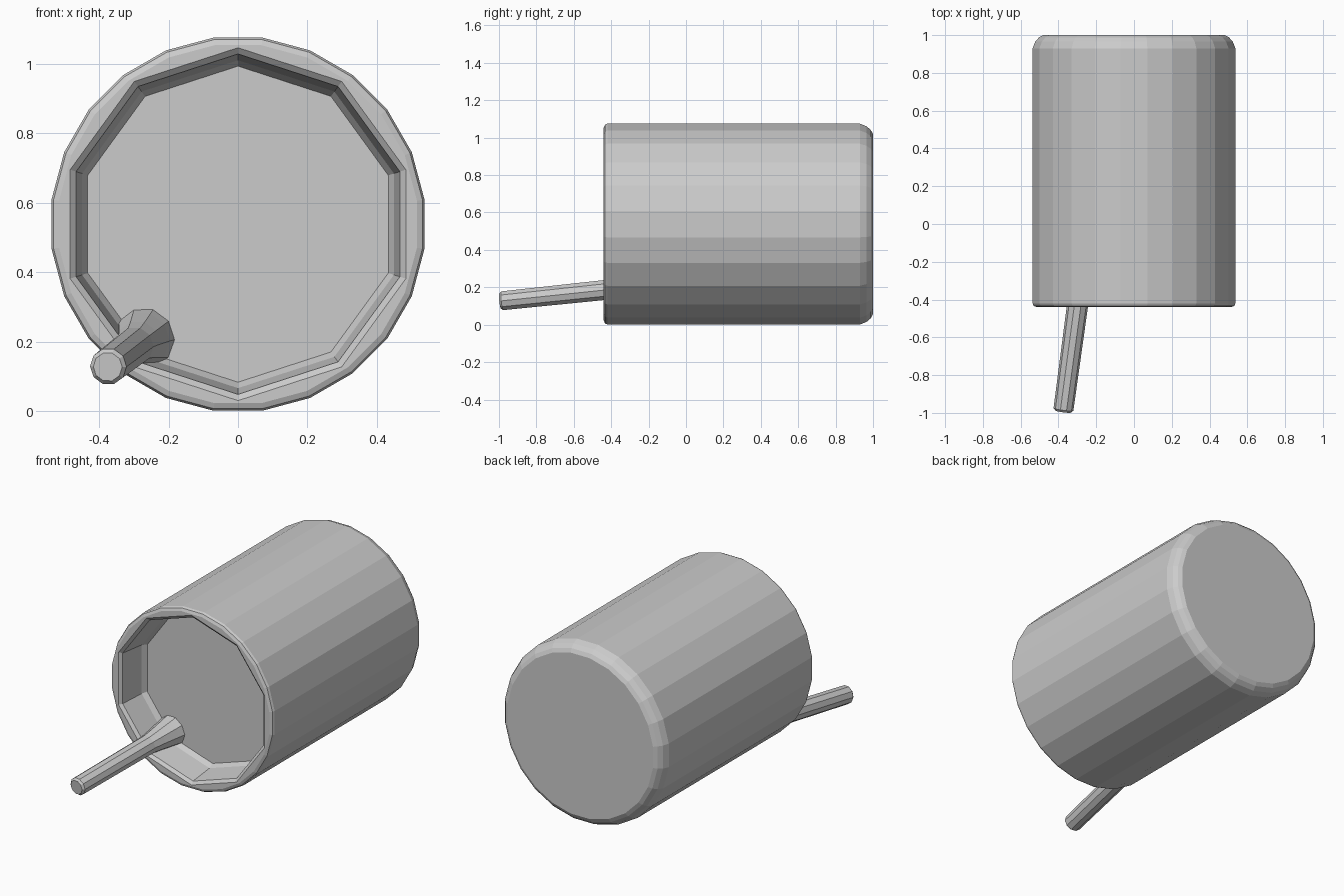
import bpy, bmesh, math
from mathutils import Vector

if "Cube" in bpy.data.objects:
    bpy.data.objects.remove(bpy.data.objects["Cube"])

CZ = 0.538          # height of the drum axis


def lathe(name, origin, direction, profile, sides, phase=0.0):
    """Closed solid from (distance, radius) rings along a straight axis."""
    d = Vector(direction).normalized()
    u = Vector((1, 0, 0))
    u = (u - d * u.dot(d)).normalized()
    w = u.cross(d)
    bm = bmesh.new()
    rings = []
    for t, r in profile:
        ring = []
        for i in range(sides):
            a = phase + 2 * math.pi * i / sides
            ring.append(bm.verts.new(Vector(origin) + d * t + (u * math.cos(a) + w * math.sin(a)) * r))
        rings.append(ring)
    for a, b in zip(rings, rings[1:]):
        for i in range(sides):
            j = (i + 1) % sides
            bm.faces.new((a[i], a[j], b[j], b[i]))
    bm.faces.new(rings[0])
    bm.faces.new(rings[-1])
    bmesh.ops.recalc_face_normals(bm, faces=bm.faces)
    mesh = bpy.data.meshes.new(name)
    bm.to_mesh(mesh)
    bm.free()
    obj = bpy.data.objects.new(name, mesh)
    bpy.context.collection.objects.link(obj)
    return obj


# Drum: 24 flat sides, small front edge, wider rounded back edge
R = 0.537 / math.cos(math.pi / 24)
drum = lathe("drum", (0, 0, CZ), (0, 1, 0),
             [(-0.44, R - 0.022), (-0.433, R - 0.006), (-0.42, R),
              (0.93, R), (0.965, R - 0.014), (0.988, R - 0.034), (1.0, R - 0.056)],
             24, math.pi / 24)

# Ten-sided tapered recess in the front
cutter = lathe("recess_cutter", (0, 0, CZ), (0, 1, 0),
               [(-0.50, 0.508), (-0.44, 0.508), (-0.425, 0.49), (-0.27, 0.472), (-0.24, 0.455)],
               10, math.pi / 2)
cutter.hide_render = True
cutter.hide_viewport = True
cut = drum.modifiers.new("recess", 'BOOLEAN')
cut.operation = 'DIFFERENCE'
cut.solver = 'EXACT'
cut.object = cutter

# Slanted stick, flared where it meets the recess floor
tip = Vector((-0.375, -0.993, 0.127))
base = Vector((-0.272, -0.23, 0.207))
length = (base - tip).length
lathe("stick", tip, base - tip,
      [(0, 0.042), (0.012, 0.053), (length - 0.20, 0.056),
       (length - 0.13, 0.066), (length - 0.04, 0.082), (length, 0.09)], 10)
